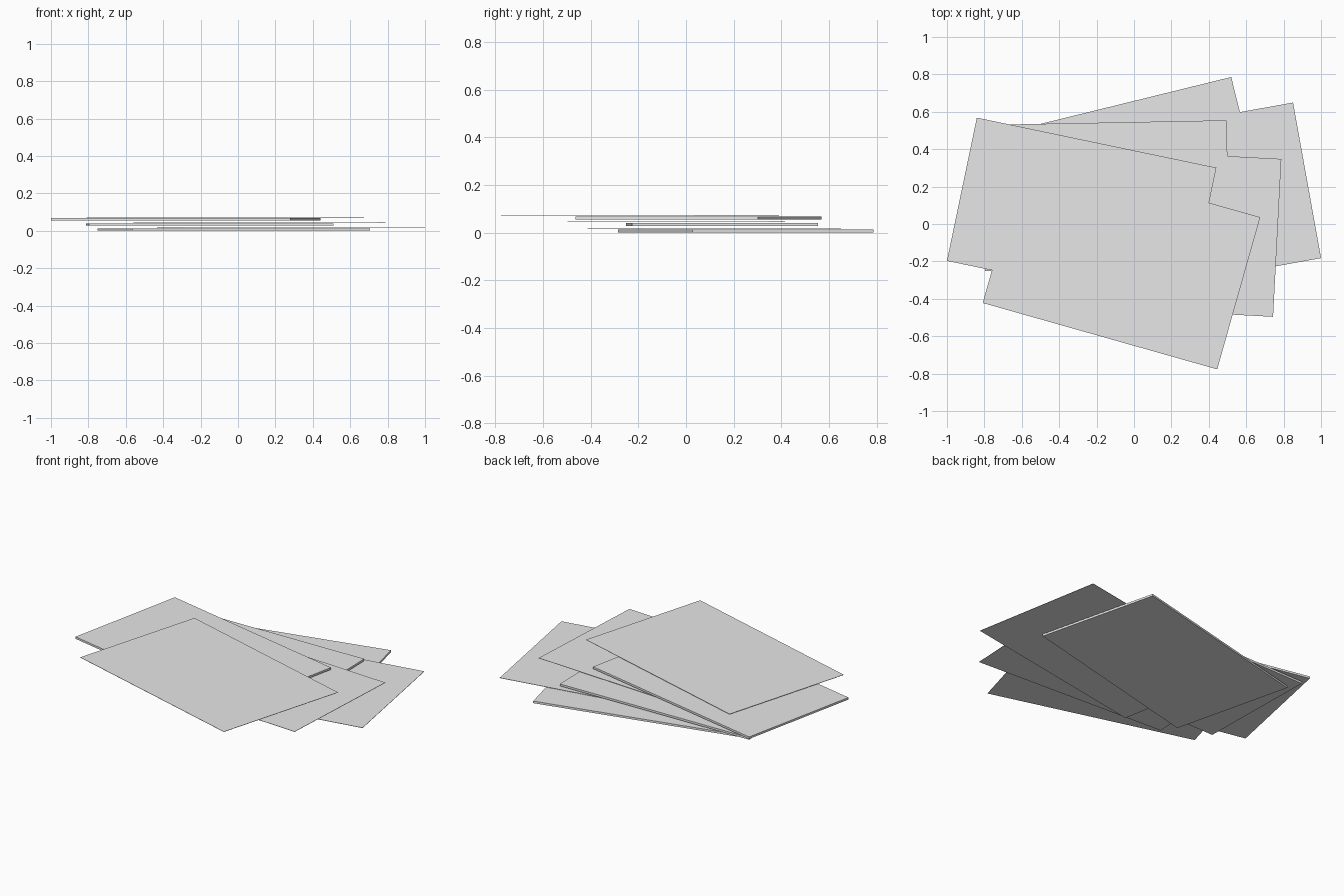
import bpy
import bmesh
from math import radians
from mathutils import Matrix

cube = bpy.data.objects.get("Cube")
if cube:
    bpy.data.objects.remove(cube, do_unlink=True)

# Single plain grey
grey = bpy.data.materials.new("plain_grey")
grey.use_nodes = True
colour = (0.8, 0.8, 0.8, 1)
grey.diffuse_color = colour
grey.node_tree.nodes["Principled BSDF"].inputs["Base Color"].default_value = colour

FOLDER = (1.308, 0.782, 0.013)
SHEET = (1.303, 0.845, 0.002)
PERIOD = 0.027      # height of one folder and sheet pair
SHEET_LIFT = 0.018  # sheet height above the base of its folder


def slab(name, size, centre, angle, base):
    """Thin rectangular slab turned about z, resting at height base."""
    bm = bmesh.new()
    bmesh.ops.create_cube(bm, size=1)
    bmesh.ops.scale(bm, vec=size, verts=bm.verts)
    mesh = bpy.data.meshes.new(name)
    bm.to_mesh(mesh)
    bm.free()
    mesh.materials.append(grey)
    obj = bpy.data.objects.new(name, mesh)
    obj.matrix_world = (Matrix.Translation((*centre, base + size[2] / 2))
                        @ Matrix.Rotation(radians(angle), 4, 'Z'))
    bpy.context.collection.objects.link(obj)


# Fanned pile, bottom to top: (centre, angle) of each folder and its sheet
pile = [
    ("bottom", (-0.022, 0.25), 13.8, (0.284, 0.118), 10.2),
    ("middle", (-0.151, 0.151), 1.1, (0.115, -0.04), -3.0),
    ("top", (-0.28, 0.052), -11.8, (-0.067, -0.193), -15.8),
]
for i, (level, f_centre, f_angle, s_centre, s_angle) in enumerate(pile):
    base = i * PERIOD
    slab(level + "_folder", FOLDER, f_centre, f_angle, base)
    slab(level + "_sheet", SHEET, s_centre, s_angle, base + SHEET_LIFT)
